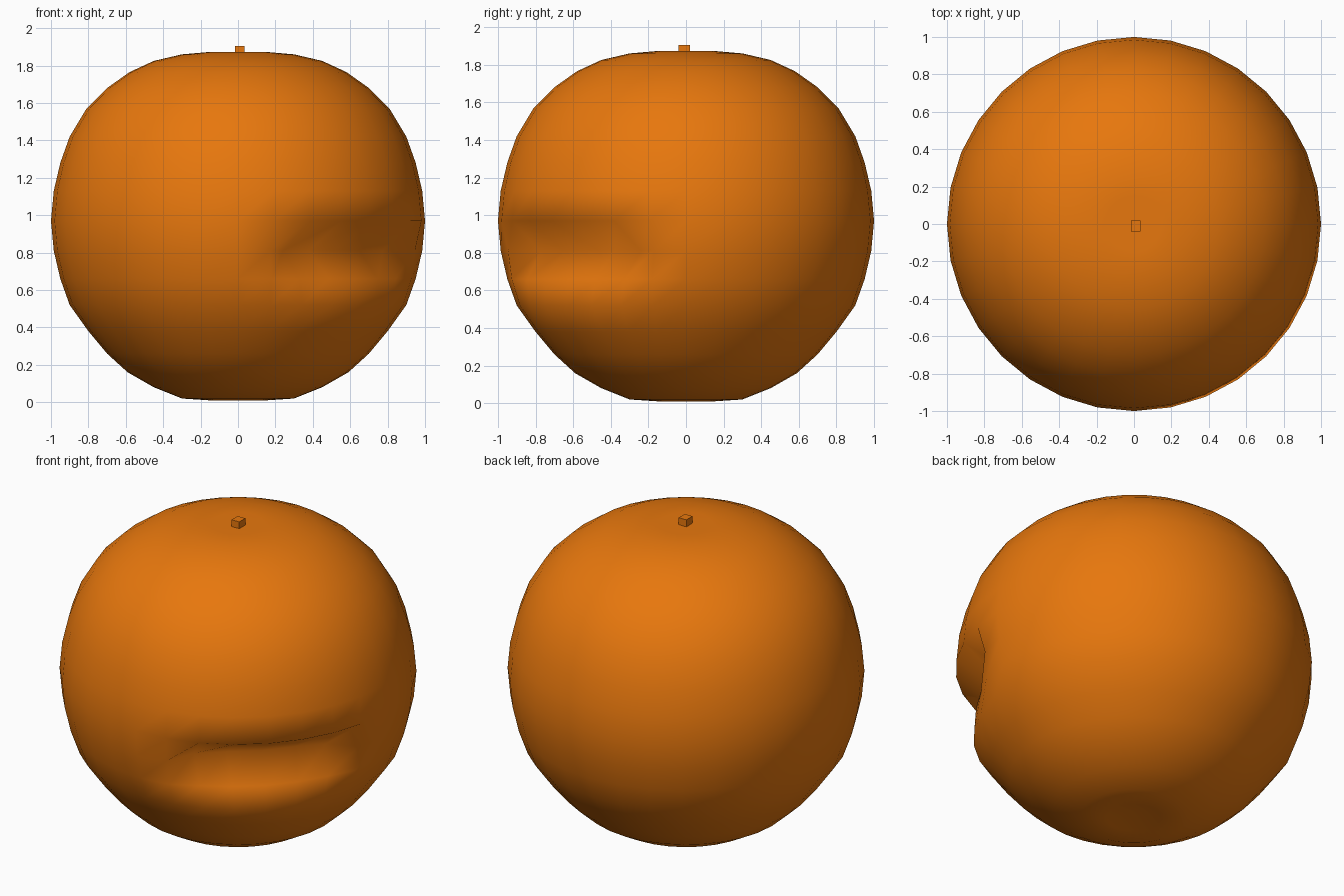
import bpy
import bmesh
from math import sin, cos, pi, radians, atan2

cube = bpy.data.objects.get("Cube")
if cube:
    bpy.data.objects.remove(cube, do_unlink=True)

orange = bpy.data.materials.new("orange peel")
orange.use_nodes = True
color = (0.8, 0.185, 0.004, 1)
orange.diffuse_color = color
orange.node_tree.nodes["Principled BSDF"].inputs["Base Color"].default_value = color


def add_object(name, bm):
    bmesh.ops.recalc_face_normals(bm, faces=bm.faces)
    mesh = bpy.data.meshes.new(name)
    bm.to_mesh(mesh)
    bm.free()
    mesh.materials.append(orange)
    obj = bpy.data.objects.new(name, mesh)
    bpy.context.collection.objects.link(obj)
    return obj


# Fruit profile (radius, height) from the bottom dimple to the top dimple
profile = [(0, 0.05), (0.15, 0.01), (0.3, 0.02), (0.45, 0.08), (0.59, 0.16),
           (0.7, 0.26), (0.8, 0.38), (0.9, 0.52), (0.95, 0.66), (0.985, 0.81),
           (1, 0.97), (0.985, 1.13), (0.95, 1.28), (0.9, 1.42), (0.81, 1.57),
           (0.7, 1.68), (0.58, 1.765), (0.45, 1.825), (0.3, 1.86),
           (0.15, 1.873), (0, 1.86)]

bm = bmesh.new()
verts = [bm.verts.new((r, 0, z)) for r, z in profile]
edges = [bm.edges.new(pair) for pair in zip(verts, verts[1:])]
bmesh.ops.spin(bm, geom=verts + edges, cent=(0, 0, 0), axis=(0, 0, 1),
               angle=2 * pi, steps=32, use_duplicate=False)
bmesh.ops.remove_doubles(bm, verts=bm.verts, dist=0.001)

# Mouth: the rows under the upper lip are pushed in around one corner
rows = ((0.81, 0.24), (0.66, 0.06))
half_width = radians(40)
for v in bm.verts:
    off = atan2(v.co.y, v.co.x) + pi / 4
    if abs(off) < half_width:
        fade = min(1, 2 * cos(off / half_width * pi / 2) ** 2)
        for z, depth in rows:
            if abs(v.co.z - z) < 0.02:
                v.co.x -= depth * fade * cos(pi / 4)
                v.co.y += depth * fade * sin(pi / 4)
                break

fruit = add_object("fruit", bm)
fruit.data.polygons.foreach_set("use_smooth", [True] * len(fruit.data.polygons))

# Small square stem stub on top
bm = bmesh.new()
bmesh.ops.create_cube(bm, size=1)
bmesh.ops.scale(bm, vec=(0.052, 0.06, 0.045), verts=bm.verts)
bmesh.ops.translate(bm, vec=(0.01, -0.01, 1.883), verts=bm.verts)
add_object("stem", bm)
